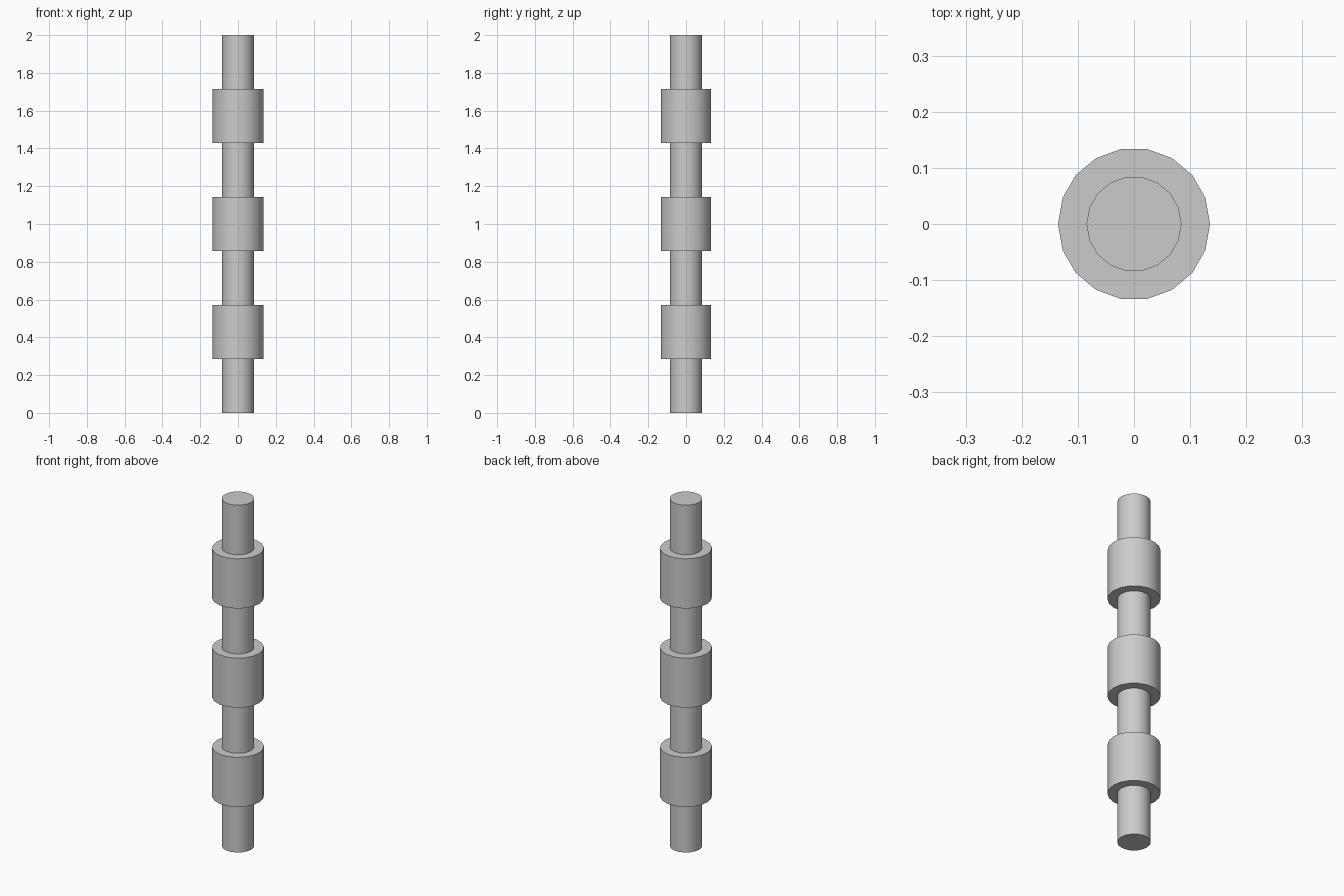
import bpy, bmesh, math

if "Cube" in bpy.data.objects:
    bpy.data.objects.remove(bpy.data.objects["Cube"])

SIDES = 18
BANDS = 7
HEIGHT = 2.0
R_SHAFT, R_COLLAR = 0.0847, 0.1355

# Stepped profile: alternating thin shaft and thick collar bands
profile = []
for i in range(BANDS):
    r = R_COLLAR if i % 2 else R_SHAFT
    profile += [(r, HEIGHT * i / BANDS), (r, HEIGHT * (i + 1) / BANDS)]

# Lathe the profile into rings, with a vertex on the x axis
bm = bmesh.new()
rings = []
for r, z in profile:
    rings.append([bm.verts.new((r * math.cos(2 * math.pi * k / SIDES),
                                r * math.sin(2 * math.pi * k / SIDES), z))
                  for k in range(SIDES)])
for a, b in zip(rings, rings[1:]):
    for k in range(SIDES):
        n = (k + 1) % SIDES
        bm.faces.new((a[k], a[n], b[n], b[k]))

# End caps
bm.faces.new(rings[0][::-1])
bm.faces.new(rings[-1])
bmesh.ops.recalc_face_normals(bm, faces=bm.faces[:])

mesh = bpy.data.meshes.new("collared_shaft")
bm.to_mesh(mesh)
bm.free()
shaft = bpy.data.objects.new("collared_shaft", mesh)
bpy.context.collection.objects.link(shaft)

# Smooth sides, sharp steps
bpy.context.view_layer.objects.active = shaft
shaft.select_set(True)
bpy.ops.object.shade_smooth_by_angle(angle=math.radians(30))
